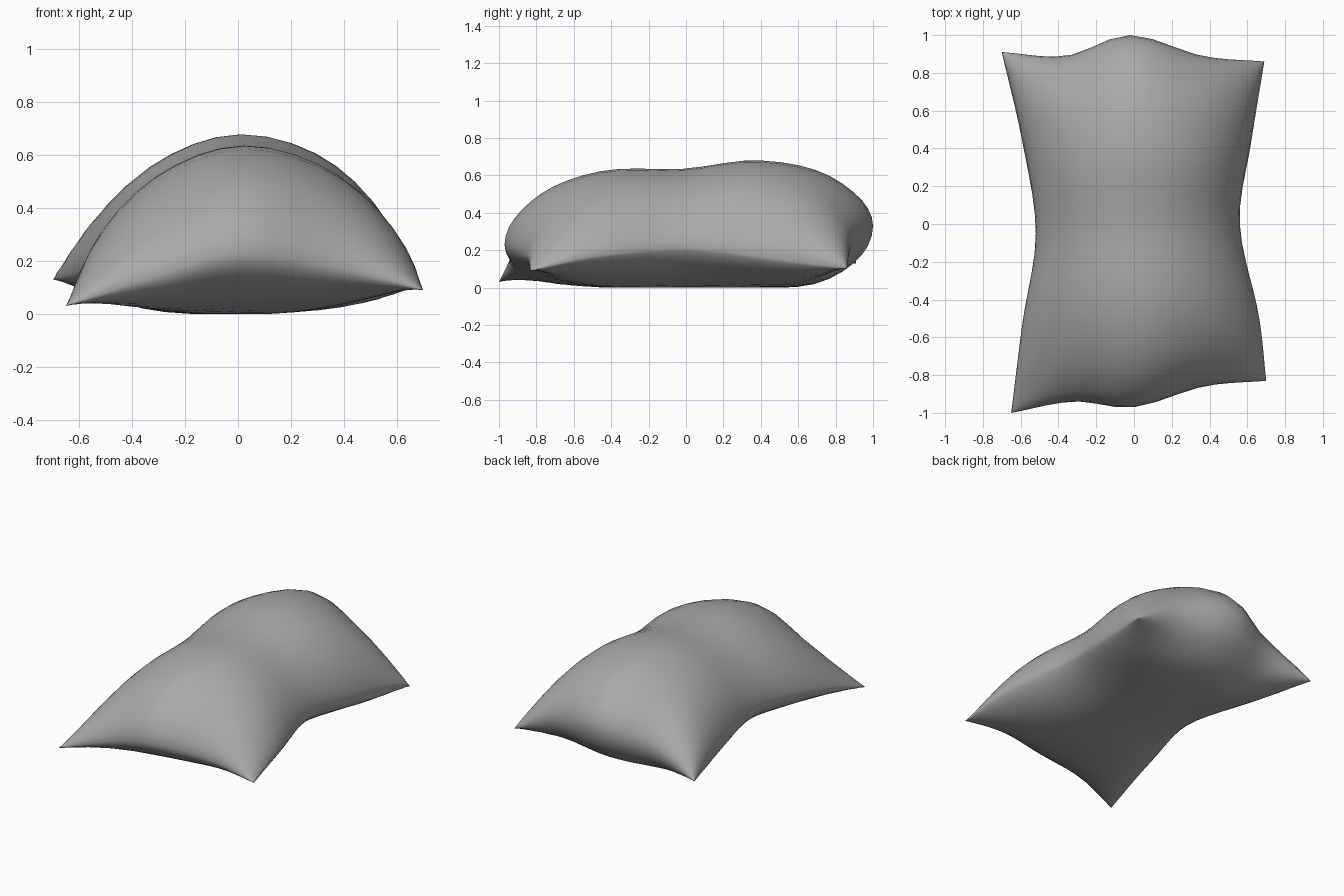
import bpy, bmesh, math
from mathutils import Vector

if "Cube" in bpy.data.objects:
    bpy.data.objects.remove(bpy.data.objects["Cube"])

NU, NV = 20, 28

# Seam edges, evenly spaced from corner to corner
front = [(-.65, -1, .03), (-.32, -.94, .14), (0, -.97, .23), (.37, -.86, .18), (.70, -.83, .09)]
back = [(-.70, .91, .13), (-.36, .89, .25), (-.02, 1, .33), (.36, .89, .26), (.69, .86, .10)]
left = [(-.65, -1, .03), (-.59, -.52, .15), (-.52, -.05, .21), (-.59, .43, .17), (-.70, .91, .13)]
right = [(.70, -.83, .09), (.66, -.48, .17), (.56, 0, .21), (.62, .43, .16), (.69, .86, .10)]

# Height of the crown and the belly along the middle, front to back
crown = [.23, .39, .54, .63, .635, .68, .63, .49, .33]
belly = [.23, .13, .04, 0, 0, 0, .02, .15, .33]


def curve(points, t):
    """Smooth curve through evenly spaced points, t from 0 to 1."""
    pts = [Vector(p) if isinstance(p, tuple) else p for p in points]
    n = len(pts) - 1
    i = min(int(t * n), n - 1)
    f = t * n - i
    b, c = pts[i], pts[i + 1]
    a = pts[i - 1] if i else b * 2 - c
    d = pts[i + 2] if i + 2 <= n else c * 2 - b
    return b + ((c - a) + (a * 2 - b * 5 + c * 4 - d) * f
                + (b * 3 - a - c * 3 + d) * f * f) * f / 2


def bow(edge, s):
    """How far an end seam strays from the straight line between its corners."""
    return curve(edge, s) - Vector(edge[0]).lerp(Vector(edge[-1]), s)


def patch(s, t):
    """Side seams joined straight across, with the end seams fading inward."""
    across = curve(left, t).lerp(curve(right, t), s)
    return across + bow(front, s) * (1 - t) ** 3 + bow(back, s) * t ** 3


def ease(k, n):
    """Rows crowd towards the seam so it rounds over."""
    return (1 + math.sin(math.pi * (k / n - .5))) / 2


def skin_point(i, j, heights, power, taper):
    s, t = ease(i, NU), ease(j, NV)
    p = patch(s, t)
    swell = max(0, 4 * s * (1 - s)) ** (power - taper * t)
    p.z += (curve(heights, j / NV) - patch(.5, t).z) * swell
    p.z = max(p.z, 0)
    return p


# Upper and lower skins share the seam
bm = bmesh.new()
seam = {}
for heights, power, taper, upper in ((crown, .7, .24, True), (belly, .72, 0, False)):
    grid = {}
    for i in range(NU + 1):
        for j in range(NV + 1):
            point = skin_point(i, j, heights, power, taper)
            if i in (0, NU) or j in (0, NV):
                if (i, j) not in seam:
                    seam[i, j] = bm.verts.new(point)
                grid[i, j] = seam[i, j]
            else:
                grid[i, j] = bm.verts.new(point)
    for i in range(NU):
        for j in range(NV):
            quad = [grid[i, j], grid[i + 1, j], grid[i + 1, j + 1], grid[i, j + 1]]
            bm.faces.new(quad if upper else quad[::-1])

mesh = bpy.data.meshes.new("stuffed_sack")
bm.to_mesh(mesh)
bm.free()
sack = bpy.data.objects.new("stuffed_sack", mesh)
bpy.context.collection.objects.link(sack)

# Plain grey cloth
cloth = bpy.data.materials.new("grey_cloth")
cloth.use_nodes = True
grey = (.4, .4, .4, 1)
cloth.diffuse_color = grey
cloth.node_tree.nodes["Principled BSDF"].inputs["Base Color"].default_value = grey
mesh.materials.append(cloth)

for poly in mesh.polygons:
    poly.use_smooth = True
